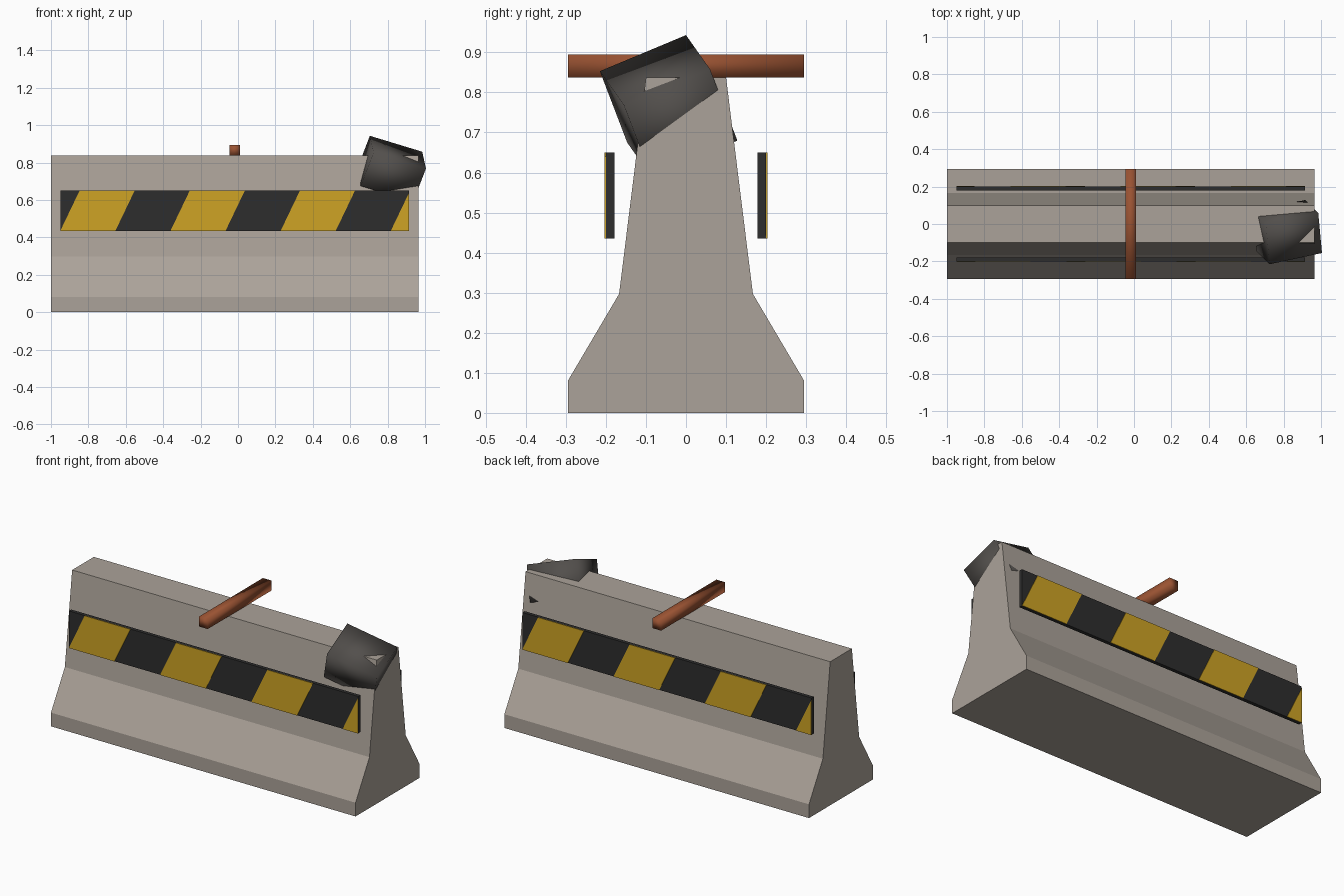
import bpy
import bmesh
from math import pi
from mathutils import Matrix, Vector

cube = bpy.data.objects.get("Cube")
if cube:
    bpy.data.objects.remove(cube, do_unlink=True)


def material(name, rgb):
    mat = bpy.data.materials.new(name)
    mat.use_nodes = True
    colour = (*rgb, 1.0)
    mat.diffuse_color = colour
    mat.node_tree.nodes["Principled BSDF"].inputs["Base Color"].default_value = colour
    return mat


CONCRETE = material("warm_grey_concrete", (0.41, 0.365, 0.32))
BLACK = material("sign_black", (0.027, 0.027, 0.027))
YELLOW = material("sign_yellow", (0.62, 0.37, 0.018))
RUST = material("rust_brown", (0.32, 0.085, 0.032))
CHARCOAL = material("charcoal", (0.085, 0.078, 0.072))


def finish(name, bm, mat, smooth=False):
    bmesh.ops.recalc_face_normals(bm, faces=bm.faces)
    mesh = bpy.data.meshes.new(name)
    bm.to_mesh(mesh)
    bm.free()
    mesh.materials.append(mat)
    for poly in mesh.polygons:
        poly.use_smooth = smooth
    obj = bpy.data.objects.new(name, mesh)
    bpy.context.collection.objects.link(obj)
    return obj


def prism(name, outline, sweep, mat, smooth=False, turn=None):
    """Extrude a planar outline along the sweep vector."""
    bm = bmesh.new()
    face = bm.faces.new([bm.verts.new(p) for p in outline])
    moved = bmesh.ops.extrude_face_region(bm, geom=[face])["geom"]
    verts = [g for g in moved if isinstance(g, bmesh.types.BMVert)]
    bmesh.ops.translate(bm, verts=verts, vec=sweep)
    if turn:
        bmesh.ops.transform(bm, matrix=turn, verts=bm.verts)
    return finish(name, bm, mat, smooth)


# Concrete barrier: stepped, tapering section along x
LEFT, RIGHT = -1.0, 0.965
MID = (LEFT + RIGHT) / 2
half = [(0.295, 0), (0.295, 0.08), (0.167, 0.297), (0.1, 0.837)]
section = half + [(-y, z) for y, z in reversed(half)]
prism("concrete_barrier", [(LEFT, y, z) for y, z in section],
      (RIGHT - LEFT, 0, 0), CONCRETE)

# Warning boards: the back one is the front one turned around
X0, X1, Z0, Z1 = -0.95, 0.915, 0.435, 0.65
STEP, SLANT = 0.2945, 0.103
about = Matrix.Translation((MID, 0, 0))
half_turn = about @ Matrix.Rotation(pi, 4, "Z") @ about.inverted()
for side, turn in (("front", None), ("back", half_turn)):
    prism(side + "_board", [(X0, -0.2, Z0), (X1, -0.2, Z0), (X1, -0.2, Z1), (X0, -0.2, Z1)],
          (0, 0.021, 0), BLACK, turn=turn)
    for i in range(4):
        a = X0 + 2 * i * STEP
        b = a + STEP
        if b < X1:
            stripe = [(a, Z0), (b, Z0), (b + SLANT, Z1), (a + SLANT, Z1)]
        else:
            # The last stripe is cut off by the board's end
            stripe = [(a, Z0), (X1, Z0), (X1, Z0 + (Z1 - Z0) * (X1 - a) / SLANT)]
        prism(f"{side}_stripe_{i + 1}", [(x, -0.203, z) for x, z in stripe],
              (0, 0.003, 0), YELLOW, turn=turn)

# Rusty bar lying across the top
r = 0.0285
prism("cross_bar", [(MID + sx * r, -0.295, 0.866 + sz * r)
                    for sx, sz in ((-1, -1), (1, -1), (1, 1), (-1, 1))],
      (0, 0.59, 0), RUST, smooth=True)

# Dark tilted block sunk into the end of the barrier
corner = Vector((0.705, 0.0, 0.943))
long_edge = Vector((0.28, 0.06, -0.085))
short_edge = Vector((0.02, -0.215, -0.09))
down = long_edge.cross(short_edge).normalized() * 0.203
prism("tilted_block", [corner, corner + long_edge, corner + long_edge + short_edge,
                       corner + short_edge], down, CHARCOAL, smooth=True)
